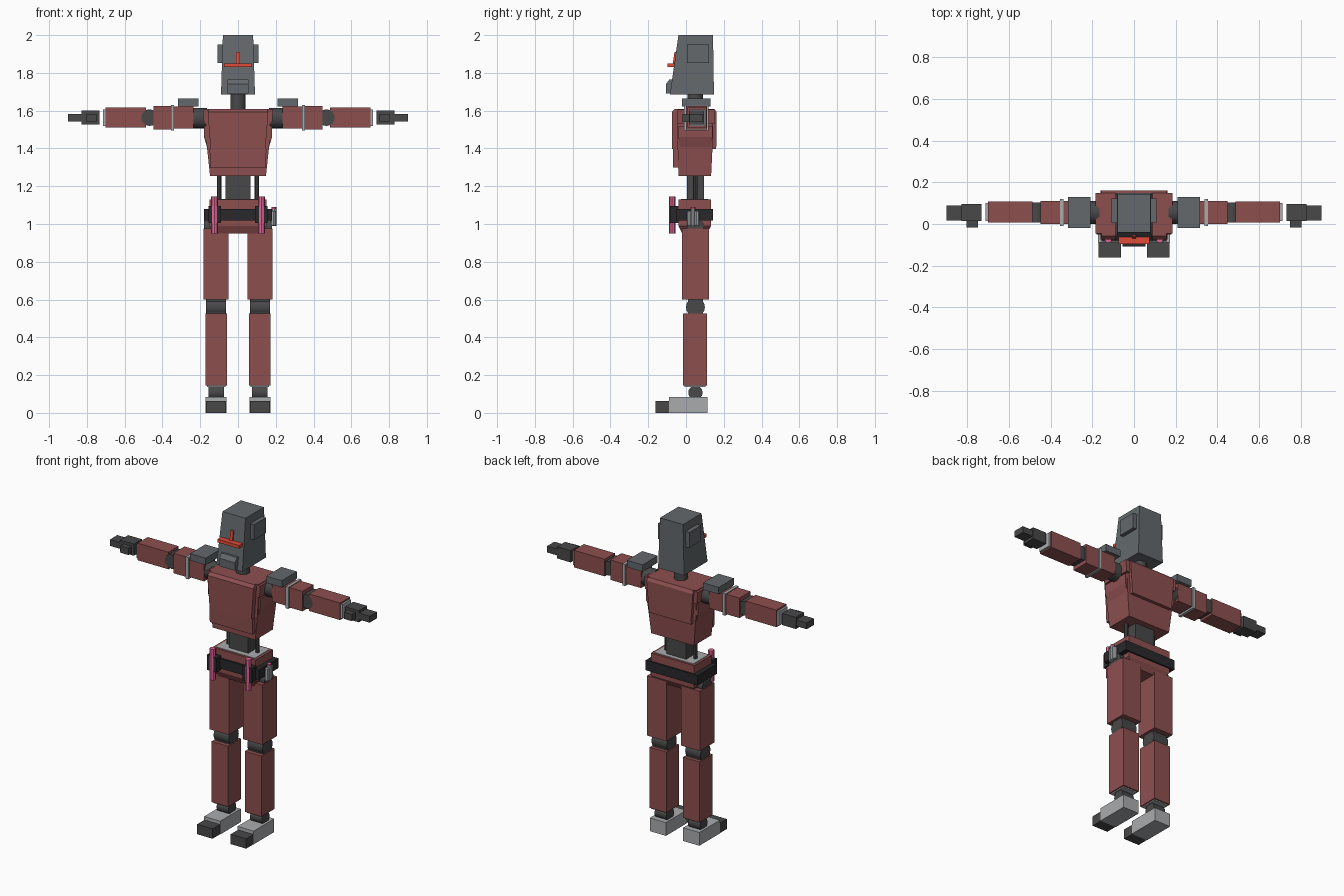
import bpy, bmesh
from math import radians
from mathutils import Matrix

if "Cube" in bpy.data.objects:
    bpy.data.objects.remove(bpy.data.objects["Cube"])


def paint(name, col):
    m = bpy.data.materials.new(name)
    m.diffuse_color = (*col, 1)
    m.use_nodes = True
    m.node_tree.nodes["Principled BSDF"].inputs["Base Color"].default_value = m.diffuse_color
    return m


RED = paint("red_armour", (0.27, 0.078, 0.078))
DARK = paint("dark_joint", (0.065, 0.065, 0.068))
BLACK = paint("black_belt", (0.022, 0.022, 0.025))
STEEL = paint("steel_grey", (0.125, 0.14, 0.15))
LIGHT = paint("light_grey", (0.4, 0.41, 0.42))
GLOW = paint("visor_red", (0.75, 0.07, 0.04))
PINK = paint("pink", (0.75, 0.13, 0.3))


def finish(name, bm, mat, mirror):
    bmesh.ops.recalc_face_normals(bm, faces=bm.faces)
    me = bpy.data.meshes.new(name)
    bm.to_mesh(me)
    bm.free()
    me.materials.append(mat)
    ob = bpy.data.objects.new(name, me)
    bpy.context.collection.objects.link(ob)
    if mirror:
        ob.modifiers.new("mirror", 'MIRROR').use_mirror_merge = False
    return ob


def loft(name, mat, rings, mirror=False):
    """Stack of rectangles (z, x0, x1, y0, y1), bottom to top."""
    bm = bmesh.new()
    loops = []
    for z, x0, x1, y0, y1 in rings:
        loops.append([bm.verts.new((x, y, z)) for x, y in
                      ((x0, y0), (x1, y0), (x1, y1), (x0, y1))])
    bm.faces.new(loops[0])
    bm.faces.new(loops[-1])
    for a, b in zip(loops, loops[1:]):
        for i in range(4):
            j = (i + 1) % 4
            bm.faces.new((a[i], a[j], b[j], b[i]))
    return finish(name, bm, mat, mirror)


def box(name, mat, x0, x1, y0, y1, z0, z1, mirror=False):
    return loft(name, mat, [(z0, x0, x1, y0, y1), (z1, x0, x1, y0, y1)], mirror)


def cyl(name, mat, centre, r, length, axis='Z', sides=16, mirror=False):
    bm = bmesh.new()
    rot = {'X': Matrix.Rotation(radians(90), 4, 'Y'),
           'Y': Matrix.Rotation(radians(90), 4, 'X'), 'Z': Matrix()}[axis]
    bmesh.ops.create_cone(bm, cap_ends=True, segments=sides, radius1=r, radius2=r,
                          depth=length, matrix=Matrix.Translation(centre) @ rot)
    ob = finish(name, bm, mat, mirror)
    for p in ob.data.polygons:
        p.use_smooth = len(p.vertices) == 4 and sides > 8
    return ob


# Head
loft("head", STEEL, [(1.685, -.09, .09, -.085, .148), (2.0, -.08, .08, -.04, .143)])
loft("jaw", STEEL, [(1.69, -.055, .055, -.107, -.07), (1.74, -.055, .055, -.107, -.07),
                    (1.765, -.055, .055, -.088, -.07)])
box("ear_panel", STEEL, .08, .108, .005, .122, 1.853, 1.95, True)
box("visor_slit", GLOW, -.075, .075, -.097, -.06, 1.83, 1.85)
loft("visor_crest", GLOW, [(1.85, -.01, .01, -.07, -.05), (1.91, -.01, .01, -.061, -.045)])
cyl("neck", DARK, (0, .05, 1.65), .041, .11)

# Torso
loft("torso_core", RED, [(1.255, -.148, .148, -.04, .133), (1.44, -.168, .168, -.045, .142),
                         (1.61, -.172, .172, -.045, .142)])
loft("chest_side", RED, [(1.40, .15, .162, -.03, .13), (1.46, .15, .18, -.04, .14),
                         (1.52, .15, .18, -.04, .14)], True)
loft("chest_plate", RED, [(1.397, -.145, .145, -.075, -.03), (1.592, -.16, .16, -.075, -.03),
                          (1.61, -.155, .155, -.058, -.03)])
loft("back_plate", RED, [(1.397, -.145, .145, .12, .16), (1.592, -.16, .16, .12, .162),
                         (1.61, -.155, .155, .12, .15)])
loft("belly_plate", RED, [(1.30, -.148, .148, -.068, -.03), (1.397, -.15, .15, -.07, -.03)])
loft("shoulder_collar", RED, [(1.53, .15, .18, -.045, .15), (1.605, .15, .186, -.045, .15)], True)

# Waist
box("waist_core", DARK, -.067, .067, .005, .095, 1.12, 1.26)
cyl("waist_rod", DARK, (.1, .05, 1.19), .012, .14, sides=8, mirror=True)

# Pelvis and belt
loft("pelvis", RED, [(.95, -.12, .12, -.02, .11), (.99, -.15, .15, -.04, .133),
                     (1.13, -.15, .15, -.04, .133)])
box("pelvis_top", LIGHT, -.135, .135, -.027, .12, 1.12, 1.133)
box("belt", BLACK, -.18, .18, -.05, .143, 1.018, 1.08)
box("belt_pouch", BLACK, .09, .155, -.085, -.04, 1.005, 1.095, True)
cyl("belt_stick", PINK, (.124, -.073, 1.047), .018, .195, sides=8, mirror=True)
for y in (.02, .055):
    cyl("belt_canister", LIGHT, (.187, y, 1.03), .014, .075, sides=8)
cyl("belt_canister_front", LIGHT, (.192, .037, 1.035), .013, .09, sides=8)
cyl("canister_cap", PINK, (.19, .037, 1.084), .013, .012, sides=8)

# Legs
cyl("hip_joint", DARK, (.13, .05, .985), .045, .1, 'X', mirror=True)
box("thigh", RED, .05, .183, -.02, .123, .6, .975, True)
cyl("knee_joint", DARK, (.117, .05, .56), .05, .105, 'X', mirror=True)
box("knee_block", DARK, .066, .168, .01, .09, .52, .605, True)
box("shin", RED, .058, .173, -.015, .112, .145, .525, True)
box("ankle_plate", LIGHT, .066, .165, -.007, .104, .138, .147, True)
cyl("ankle_joint", DARK, (.116, .05, .107), .038, .082, 'X', mirror=True)
box("foot", LIGHT, .06, .172, -.09, .113, 0, .083, True)
box("toe", DARK, .063, .17, -.162, -.09, 0, .062, True)

# Arms, stretched along x
cyl("shoulder_joint", DARK, (.205, .055, 1.56), .055, .08, 'X', mirror=True)
box("shoulder_pad", STEEL, .21, .318, -.02, .13, 1.622, 1.665, True)
box("upper_arm_inner", RED, .235, .34, 0, .11, 1.505, 1.623, True)
box("arm_band", LIGHT, .338, .356, -.01, .12, 1.494, 1.63, True)
box("upper_arm_outer", RED, .355, .448, 0, .11, 1.5, 1.625, True)
cyl("elbow_joint", DARK, (.468, .055, 1.563), .044, .095, 'Y', mirror=True)
box("forearm", RED, .488, .702, .008, .108, 1.51, 1.617, True)
box("wrist_plate", LIGHT, .7, .714, .015, .1, 1.518, 1.607, True)
box("palm", DARK, .733, .828, .015, .095, 1.527, 1.6, True)
box("fingers", DARK, .825, .9, .018, .09, 1.543, 1.583, True)
box("thumb", DARK, .748, .803, -.018, .02, 1.54, 1.583, True)
